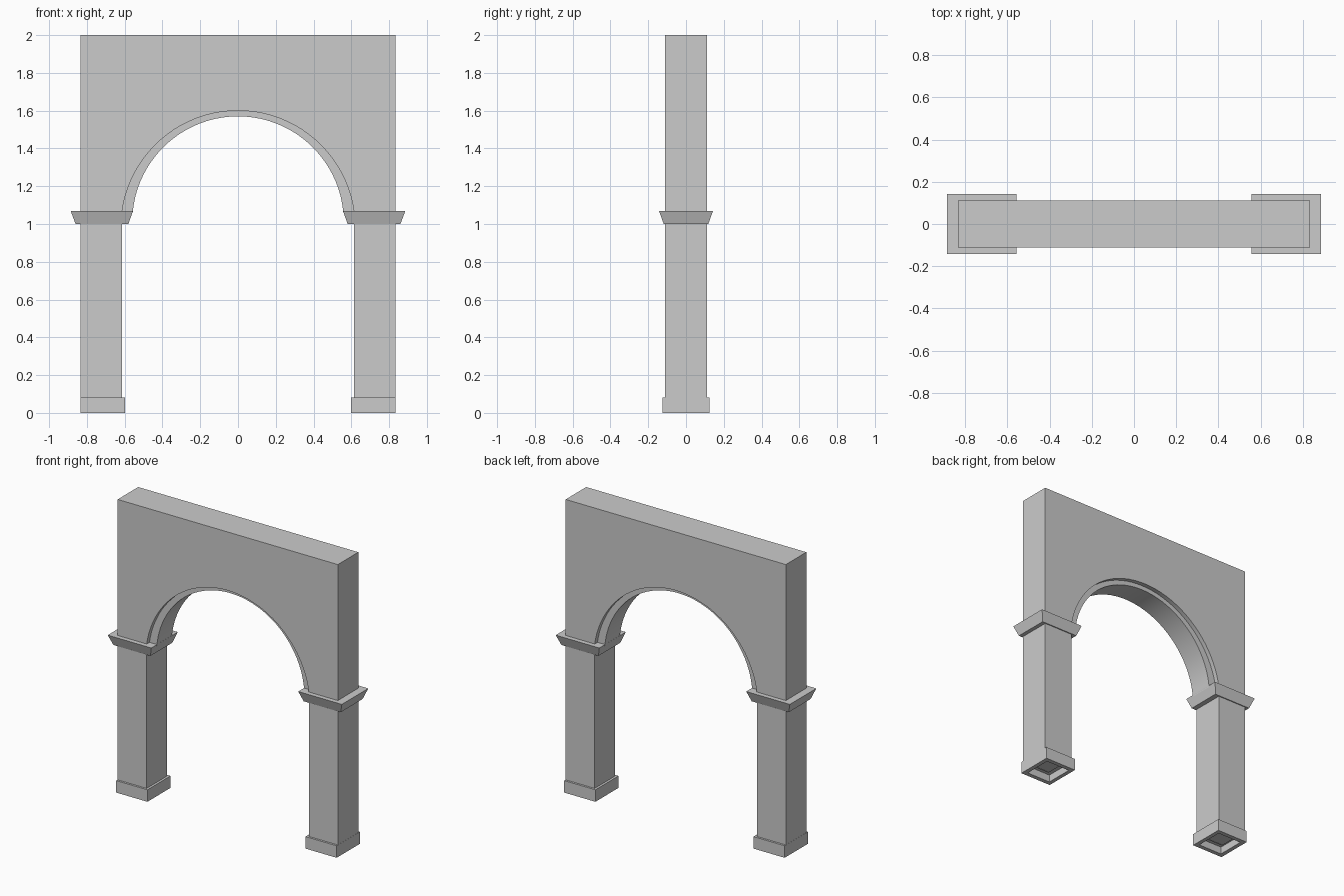
import bpy, bmesh, math

if "Cube" in bpy.data.objects:
    bpy.data.objects.remove(bpy.data.objects["Cube"])

W, D = 0.833, 0.111          # half width and half depth of the wall
SPRING, TOP = 1.06, 2.0      # arch start (just inside the capital) and wall top
STEP, SEGS = 0.03, 40        # rebate depth around the arch, arch segments


def finish(name, bm):
    bmesh.ops.recalc_face_normals(bm, faces=bm.faces)
    mesh = bpy.data.meshes.new(name)
    bm.to_mesh(mesh)
    bm.free()
    ob = bpy.data.objects.new(name, mesh)
    bpy.context.collection.objects.link(ob)
    return ob


def arc(bm, r, cz, y):
    """Row of vertices along an arch, left to right, starting at SPRING."""
    a = math.asin((SPRING - cz) / r)
    row = []
    for i in range(SEGS + 1):
        t = math.pi - a - (math.pi - 2 * a) * i / SEGS
        row.append(bm.verts.new((r * math.cos(t), y, cz + r * math.sin(t))))
    return row


def rings(name, side, loops):
    """Skin through rectangular loops (x0, x1, half depth, z), last one capped."""
    bm = bmesh.new()
    prev = None
    for x0, x1, d, z in loops:
        cur = [bm.verts.new((side * x, y, z))
               for x, y in ((x0, -d), (x1, -d), (x1, d), (x0, d))]
        if prev:
            for i in range(4):
                j = (i + 1) % 4
                bm.faces.new((prev[i], prev[j], cur[j], cur[i]))
        prev = cur
    bm.faces.new(prev)
    return finish(name, bm)


# Upper wall with a stepped round arch
bm = bmesh.new()
rows = [arc(bm, 0.62, 0.98, -D), arc(bm, 0.62, 0.98, -D + STEP),
        arc(bm, 0.56, 1.01, -D + STEP), arc(bm, 0.56, 1.01, D - STEP),
        arc(bm, 0.62, 0.98, D - STEP), arc(bm, 0.62, 0.98, D)]
for a, b in zip(rows, rows[1:]):
    for i in range(SEGS):
        bm.faces.new((a[i], a[i + 1], b[i + 1], b[i]))
edges = []
for row, y in ((rows[0], -D), (rows[-1], D)):
    outer = [bm.verts.new((x, y, z)) for x, z in
             ((W, SPRING), (W, TOP), (-W, TOP), (-W, SPRING))]
    bm.faces.new(row + outer)
    edges.append(outer)
for i in range(3):
    bm.faces.new((edges[0][i], edges[0][i + 1], edges[1][i + 1], edges[1][i]))
wall = finish("arch_wall", bm)
bpy.context.view_layer.objects.active = wall
wall.select_set(True)
bpy.ops.object.shade_smooth_by_angle(angle=math.radians(30))

# Piers, capitals and hollow plinths on both sides
for side, tag in ((-1, "left"), (1, "right")):
    rings(tag + "_pier", side, [(0.614, W, D, 0.05), (0.614, W, D, 1.02)])
    rings(tag + "_capital", side, [(0.614, W, D, 1.0), (0.58, 0.86, 0.118, 1.0),
                                   (0.556, 0.886, 0.143, 1.07)])
    rings(tag + "_plinth", side, [(0.654, 0.793, 0.071, 0.05),
                                  (0.625, 0.805, 0.096, 0.05),
                                  (0.625, 0.805, 0.096, 0.0),
                                  (0.598, W + 0.001, 0.125, 0.0),
                                  (0.598, W + 0.001, 0.125, 0.082),
                                  (0.614, W, D, 0.082)])
